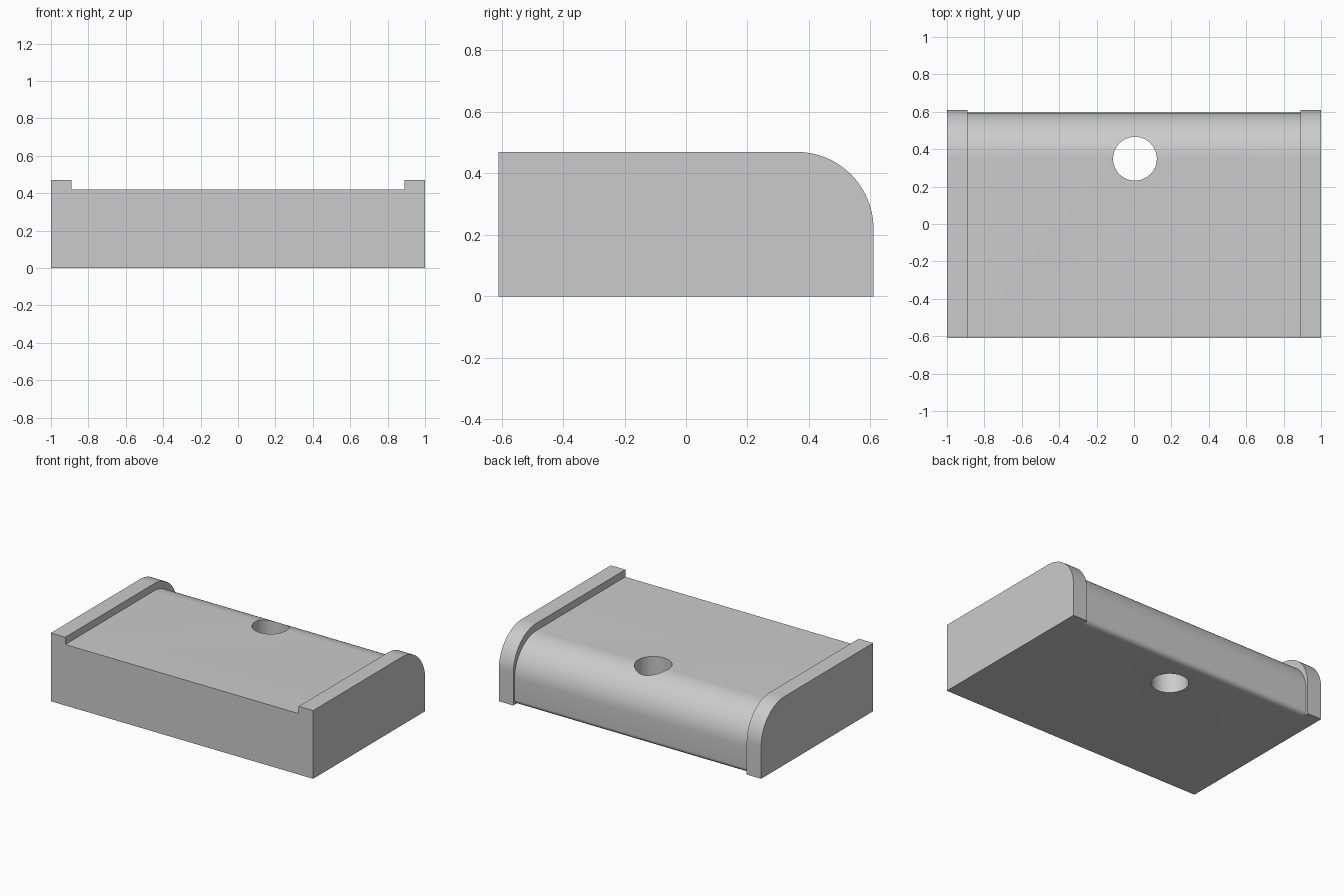
import bpy, bmesh
from math import radians, sin, cos, pi

if "Cube" in bpy.data.objects:
    bpy.data.objects.remove(bpy.data.objects["Cube"])

FRONT, BACK, TOP = -0.61, 0.61, 0.47
END_WIDTH = 0.11

grey = bpy.data.materials.new("plain grey")
grey.use_nodes = True
colour = (0.6, 0.6, 0.6, 1)
grey.diffuse_color = colour
grey.node_tree.nodes["Principled BSDF"].inputs["Base Color"].default_value = colour


def arc(y, z, r, start, end, steps):
    """Points of an arc in the y-z plane, angles in degrees."""
    angles = [radians(start + (end - start) * i / steps) for i in range(steps + 1)]
    return [(y + r * cos(a), z + r * sin(a)) for a in angles]


def extrude(name, profile, x0, x1):
    """Solid made by sweeping a y-z profile along x."""
    bm = bmesh.new()
    face = bm.faces.new([bm.verts.new((x0, y, z)) for y, z in profile])
    swept = bmesh.ops.extrude_face_region(bm, geom=[face])["geom"]
    verts = [v for v in swept if isinstance(v, bmesh.types.BMVert)]
    bmesh.ops.translate(bm, verts=verts, vec=(x1 - x0, 0, 0))
    bmesh.ops.recalc_face_normals(bm, faces=bm.faces)
    mesh = bpy.data.meshes.new(name)
    bm.to_mesh(mesh)
    bm.free()
    mesh.materials.append(grey)
    obj = bpy.data.objects.new(name, mesh)
    bpy.context.collection.objects.link(obj)
    return obj


def combine(target, other, operation):
    """Apply a boolean and remove the helper."""
    bpy.context.view_layer.objects.active = target
    mod = target.modifiers.new(operation, "BOOLEAN")
    mod.operation, mod.object, mod.solver = operation, other, "EXACT"
    bpy.ops.object.modifier_apply(modifier=mod.name)
    bpy.data.objects.remove(other)


# Recessed middle: large round at the top back, small round at the bottom back
middle_back, middle_top, big, small = 0.595, 0.42, 0.24, 0.035
middle = [(FRONT, 0)]
middle += arc(middle_back - small, small, small, -90, 0, 8)
middle += arc(middle_back - big, middle_top - big, big, 0, 90, 24)
middle += [(FRONT, middle_top)]
block = extrude("block", middle, -0.95, 0.95)

# Raised ends with a rounded top back corner
r = 0.25
rim = [(FRONT, 0), (BACK, 0)] + arc(BACK - r, TOP - r, r, 0, 90, 24) + [(FRONT, TOP)]
for side in (-1, 1):
    x0, x1 = sorted((side, side * (1 - END_WIDTH)))
    combine(block, extrude("raised_end", rim, x0, x1), "UNION")

# Round hole through the block
bpy.ops.mesh.primitive_cylinder_add(vertices=48, radius=0.117, depth=2,
                                    location=(0.005, 0.349, 0))
drill = bpy.context.object
drill.data.materials.append(grey)
combine(block, drill, "DIFFERENCE")

# Merge flush faces, then shade
bm = bmesh.new()
bm.from_mesh(block.data)
bmesh.ops.remove_doubles(bm, verts=bm.verts, dist=0.0001)
bmesh.ops.dissolve_limit(bm, angle_limit=radians(0.5), verts=bm.verts, edges=bm.edges)
bm.to_mesh(block.data)
bm.free()
bpy.ops.object.select_all(action="DESELECT")
block.select_set(True)
bpy.context.view_layer.objects.active = block
bpy.ops.object.shade_smooth_by_angle(angle=radians(30))
